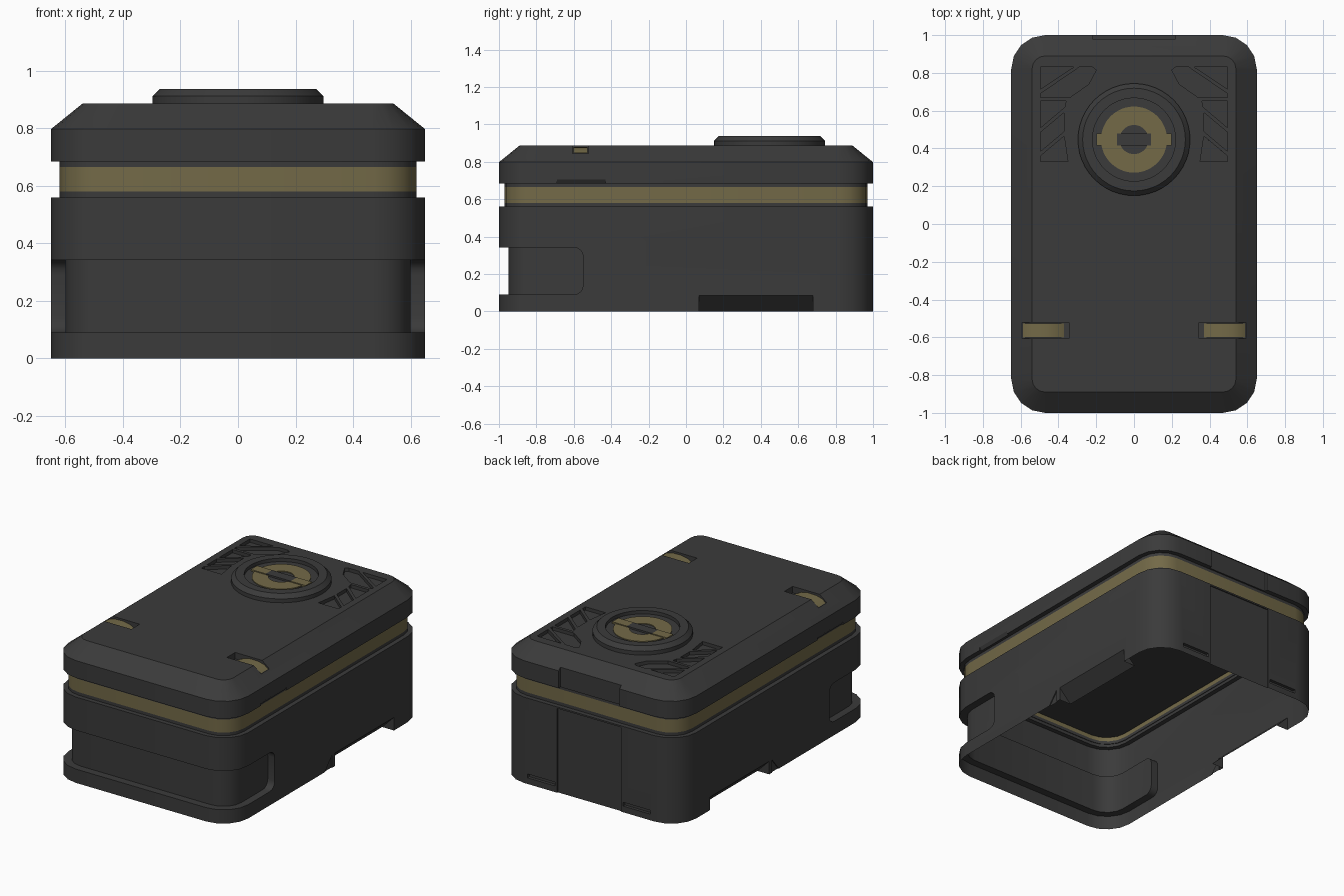
import bpy, bmesh, math

if "Cube" in bpy.data.objects:
    bpy.data.objects.remove(bpy.data.objects["Cube"])


def material(name, rgb):
    m = bpy.data.materials.new(name)
    m.diffuse_color = (*rgb, 1)
    m.use_nodes = True
    m.node_tree.nodes["Principled BSDF"].inputs["Base Color"].default_value = m.diffuse_color
    return m


DARK = material("charcoal", (0.043, 0.043, 0.043))
GOLD = material("dull_gold", (0.172, 0.143, 0.064))


def add(name, bm, mat):
    bmesh.ops.recalc_face_normals(bm, faces=bm.faces)
    me = bpy.data.meshes.new(name)
    bm.to_mesh(me)
    bm.free()
    ob = bpy.data.objects.new(name, me)
    bpy.context.collection.objects.link(ob)
    if mat:
        me.materials.append(mat)
    return ob


def loft(name, loops, mat, start=False, end=False):
    """Skin a stack of equal-length closed loops, with optional caps."""
    bm = bmesh.new()
    rings = [[bm.verts.new(p) for p in lp] for lp in loops]
    n = len(rings[0])
    for a, b in zip(rings, rings[1:]):
        for i in range(n):
            j = (i + 1) % n
            bm.faces.new((a[i], a[j], b[j], b[i]))
    if start:
        bm.faces.new(rings[0])
    if end:
        bm.faces.new(rings[-1])
    return add(name, bm, mat)


def prism(name, pts, axis, lo, hi, mat=None):
    """Extrude a 2D outline along x, y or z."""
    place = {'x': lambda a, b, t: (t, a, b),
             'y': lambda a, b, t: (a, t, b),
             'z': lambda a, b, t: (a, b, t)}[axis]
    return loft(name, [[place(a, b, t) for a, b in pts] for t in (lo, hi)],
                mat, True, True)


def box(name, x0, x1, y0, y1, z0, z1, mat=None):
    return prism(name, [(x0, y0), (x1, y0), (x1, y1), (x0, y1)], 'z', z0, z1, mat)


def round_rect(x0, x1, y0, y1, r, seg=4):
    pts = []
    for k, (cx, cy) in enumerate([(x1 - r, y1 - r), (x0 + r, y1 - r),
                                  (x0 + r, y0 + r), (x1 - r, y0 + r)]):
        for i in range(seg + 1):
            a = math.pi / 2 * (k + i / seg)
            pts.append((cx + r * math.cos(a), cy + r * math.sin(a)))
    return pts


def case_outline(inset):
    return round_rect(-0.65 + inset, 0.65 - inset, -1 + inset, 1 - inset, 0.18 - inset)


def case_loops(profile):
    return [[(x, y, z) for x, y in case_outline(i)] for i, z in profile]


def circle_loops(profile, cy=0.447, n=48):
    return [[(r * math.cos(2 * math.pi * i / n), cy + r * math.sin(2 * math.pi * i / n), z)
             for i in range(n)] for r, z in profile]


def cut(target, cutter):
    cutter.hide_render = True
    mod = target.modifiers.new("cut", 'BOOLEAN')
    mod.operation = 'DIFFERENCE'
    mod.solver = 'EXACT'
    mod.object = cutter
    bpy.context.view_layer.update()
    dg = bpy.context.evaluated_depsgraph_get()
    me = bpy.data.meshes.new_from_object(target.evaluated_get(dg))
    target.modifiers.clear()
    target.data = me
    bpy.data.objects.remove(cutter)


# Lower case, made solid for cutting and opened afterwards
body = loft("lower_case", case_loops([(0, 0), (0, 0.56), (0.03, 0.56), (0.03, 0.58)]),
            DARK, True, True)

# Grip recess wrapping round the front
grip = prism("grip_cutter", round_rect(-1.2, -0.55, 0.09, 0.343, 0.05), 'x', -0.8, 0.8)
cut(grip, prism("grip_core", case_outline(0.05), 'z', -0.1, 0.7))
cut(body, grip)

# Sloped notches in the bottom edges, back panel and latch slots
for s in (-1, 1):
    cut(body, prism("notch_cutter", [(s * 0.67, 0.105), (s * 0.555, -0.01), (s * 0.67, -0.01)],
                    'y', 0.07, 0.68))
    cut(body, prism("nick_cutter", [(-0.03, -0.0), (0.04, 0.0), (0.04, 0.083)], 'x',
                    *sorted((s * 0.644, s * 0.7))))
    cut(body, box("slot_cutter", s * 0.345 - 0.1, s * 0.345 + 0.1, 0.98, 1.1, 0.04, 0.065))
cut(body, box("panel_cutter", -0.23, 0.23, 0.993, 1.1, -0.1, 0.55))

# Open the bottom and top of the shell
bm = bmesh.new()
bm.from_mesh(body.data)
caps = [f for f in bm.faces
        if abs(f.normal.z) > 0.95 and (f.calc_center_median().z < 0.002
                                       or f.calc_center_median().z > 0.575)]
bmesh.ops.delete(bm, geom=caps, context='FACES')
bm.to_mesh(body.data)
bm.free()

# Inner lip and gold seal belt
loft("inner_lip", case_loops([(0.03, 0.58), (0.034, 0.58), (0.034, 0.6)]), DARK)
loft("seal_belt", case_loops([(0.03, 0.58), (0.03, 0.665)]), GOLD)

# Lid with chamfered top and a plug that closes the case
lid = loft("lid", case_loops([(0.036, 0.625), (0.036, 0.665), (0.03, 0.665), (0.03, 0.685),
                              (0, 0.685), (0, 0.798), (0.11, 0.887)]), DARK, True, True)

# Vent pockets, clip slots and finger notches, mirrored left and right
VENTS = [
    [(0.495, 0.83), (0.32, 0.83), (0.495, 0.715)],
    [(0.29, 0.83), (0.22, 0.83), (0.20, 0.815), (0.24, 0.74), (0.34, 0.67), (0.495, 0.67), (0.495, 0.69)],
    [(0.495, 0.65), (0.36, 0.65), (0.365, 0.62), (0.495, 0.51)],
    [(0.495, 0.485), (0.37, 0.59), (0.37, 0.49), (0.495, 0.385)],
    [(0.495, 0.36), (0.37, 0.465), (0.35, 0.33), (0.495, 0.33)],
]
for s in (-1, 1):
    for v in VENTS:
        cut(lid, prism("vent_cutter", [(s * x, y) for x, y in v], 'z', 0.865, 0.95))
    cut(lid, box("clip_cutter", *sorted((s * 0.345, s * 0.7)), -0.607, -0.522, 0.845, 0.95))
    cut(lid, prism("finger_cutter", [(s * 0.67, 0.735), (s * 0.616, 0.655), (s * 0.67, 0.655)],
                   'y', -0.69, -0.43))
    # Gold clip arm
    arm = [(0.37, 0.846), (0.41, 0.868), (0.46, 0.878), (0.52, 0.876), (0.56, 0.865), (0.588, 0.846)]
    prism("clip_arm", [(s * x, z) for x, z in arm], 'y', -0.602, -0.527, GOLD)

# Shallow hinge recess on the back of the lid
cut(lid, box("hinge_cutter", -0.22, 0.22, 0.98, 1.1, 0.6, 0.95))

# Round dial with recessed gold ring and crossbar
loft("dial", circle_loops([(0.297, 0.88), (0.297, 0.912), (0.272, 0.937), (0.22, 0.937),
                           (0.22, 0.915)]), DARK, False, True)
loft("dial_ring", circle_loops([(0.175, 0.915), (0.175, 0.92), (0.077, 0.92), (0.077, 0.915)]), GOLD)
box("dial_bar", -0.09, 0.09, 0.415, 0.479, 0.91, 0.926, DARK)
for s in (-1, 1):
    box("dial_bar_end", *sorted((s * 0.09, s * 0.198)), 0.415, 0.479, 0.91, 0.926, GOLD)

# Smooth rounded parts, keep hard edges
for ob in bpy.data.objects:
    ob.data.shade_smooth()
    ob.data.set_sharp_from_angle(angle=math.radians(28))
